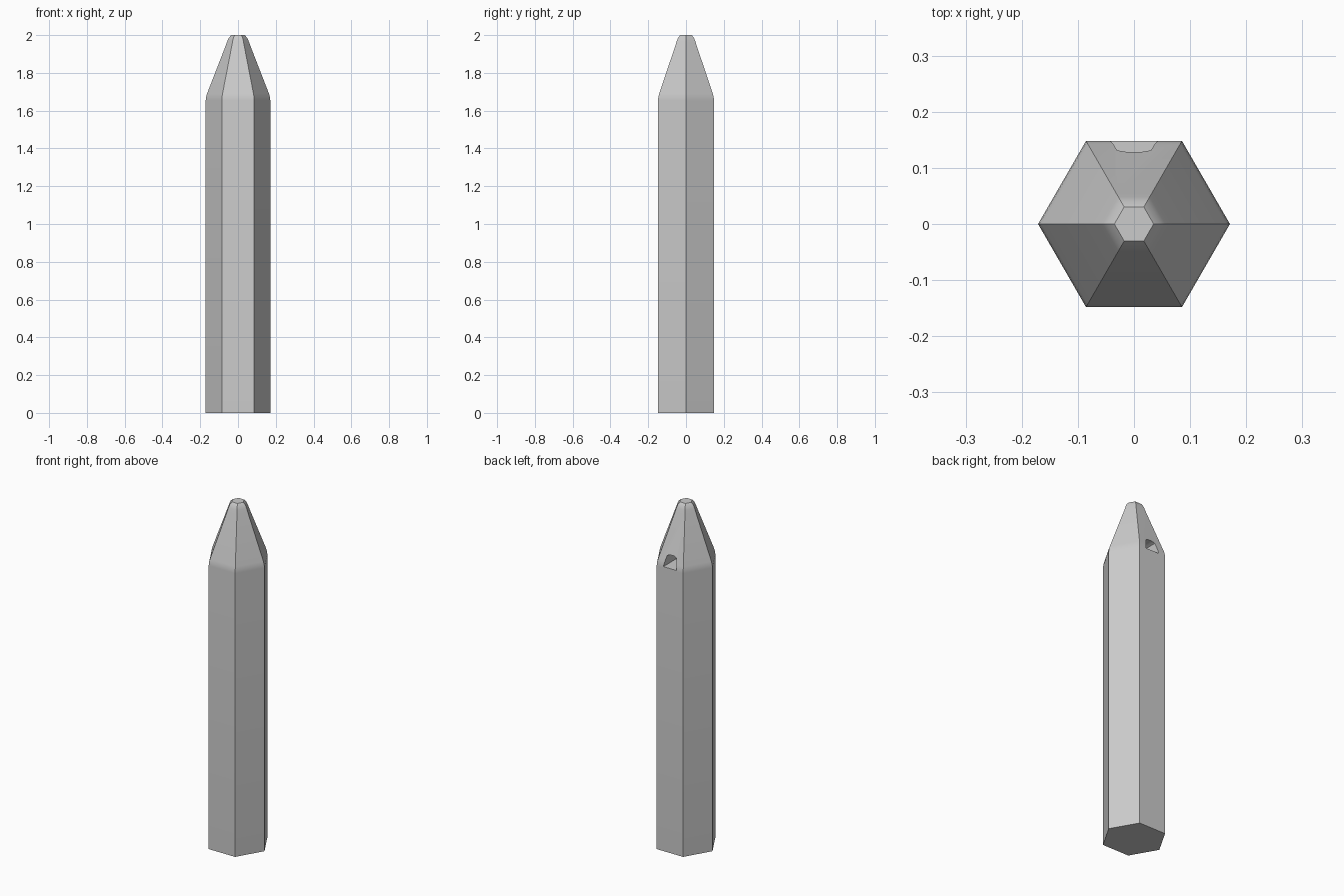
import bpy, bmesh, math

if "Cube" in bpy.data.objects:
    bpy.data.objects.remove(bpy.data.objects["Cube"])


def make_object(name, bm):
    bmesh.ops.recalc_face_normals(bm, faces=bm.faces)
    mesh = bpy.data.meshes.new(name)
    bm.to_mesh(mesh)
    bm.free()
    obj = bpy.data.objects.new(name, mesh)
    bpy.context.collection.objects.link(obj)
    return obj


def loft(name, rings):
    # Skin equal-sized rings and cap both ends
    bm = bmesh.new()
    loops = [[bm.verts.new(p) for p in ring] for ring in rings]
    n = len(loops[0])
    for a, b in zip(loops, loops[1:]):
        for i in range(n):
            j = (i + 1) % n
            bm.faces.new((a[i], a[j], b[j], b[i]))
    bm.faces.new(loops[0])
    bm.faces.new(loops[-1])
    return make_object(name, bm)


# Hexagonal post with softened shoulder and rounded blunt tip
profile = [(0.171, 0), (0.171, 1.655), (0.169, 1.672), (0.164, 1.69),
           (0.063, 1.95), (0.056, 1.97), (0.048, 1.987), (0.035, 2.0)]
hexagon = [(math.cos(math.radians(60 * i)), math.sin(math.radians(60 * i)))
           for i in range(6)]
post = loft("post", [[(r * x, r * y, z) for x, y in hexagon] for r, z in profile])

# Arched pocket in the back of the taper
half = [(0.043, 1.66), (0.03, 1.722), (0.014, 1.73)]
arch = half + [(-x, z) for x, z in reversed(half)]
cutter = loft("pocket_cutter", [[(x, y, z) for x, z in arch] for y in (0.03, 0.25)])
cutter.hide_render = True
cutter.hide_set(True)

cut = post.modifiers.new("pocket", "BOOLEAN")
cut.operation = "DIFFERENCE"
cut.solver = "EXACT"
cut.object = cutter

# Bake the pocket so its edges shade sharply
bpy.context.view_layer.objects.active = post
post.select_set(True)
bpy.ops.object.modifier_apply(modifier=cut.name)
bpy.data.objects.remove(cutter)
bpy.ops.object.shade_smooth_by_angle(angle=math.radians(30))
